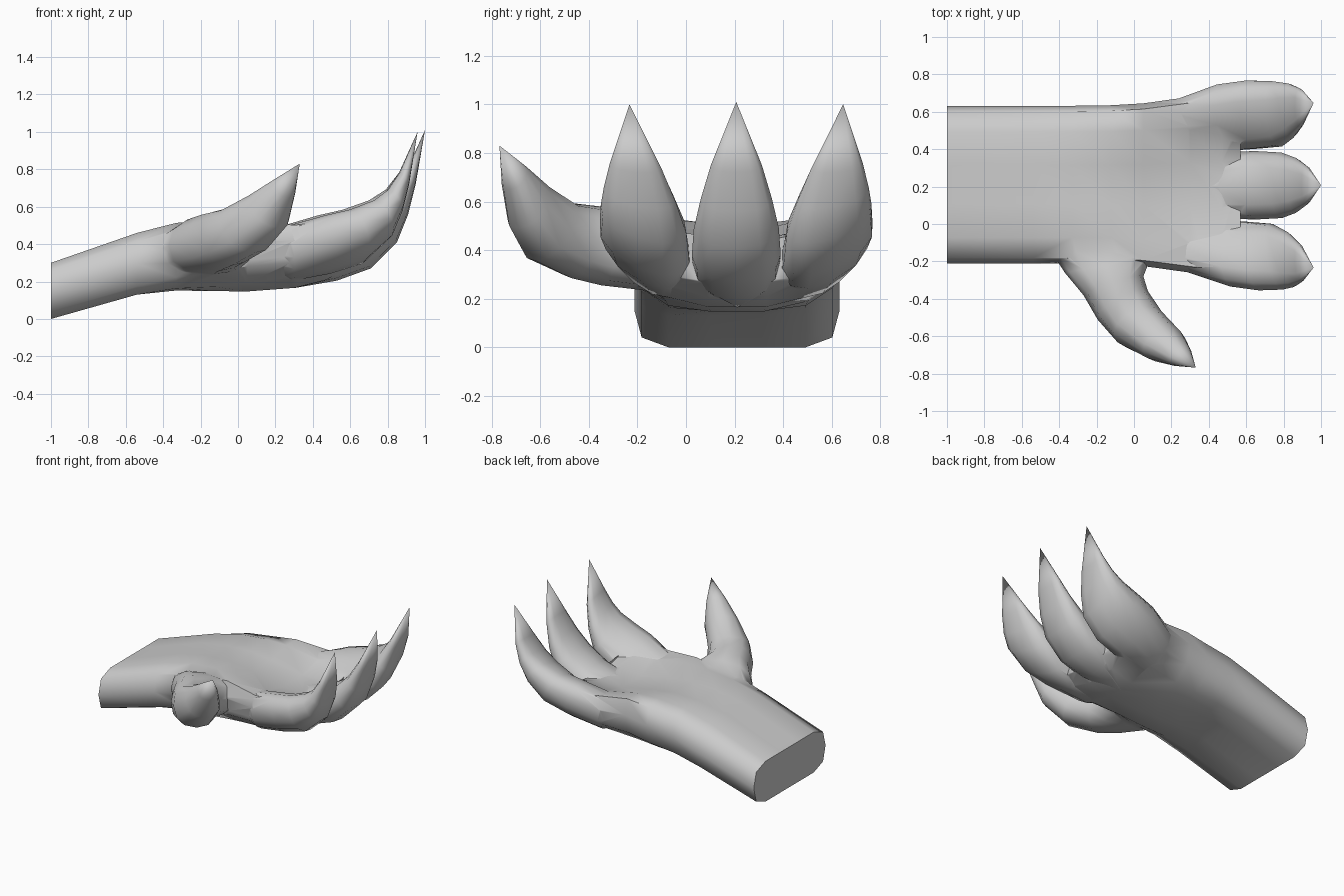
import bpy, bmesh, math
from mathutils import Vector

if "Cube" in bpy.data.objects:
    bpy.data.objects.remove(bpy.data.objects["Cube"])


def loft(name, rings, tip=None):
    bm = bmesh.new()
    vs = [[bm.verts.new(p) for p in r] for r in rings]
    n = len(vs[0])
    for a, b in zip(vs, vs[1:]):
        for i in range(n):
            j = (i + 1) % n
            bm.faces.new((a[i], a[j], b[j], b[i]))
    bm.faces.new(vs[0][::-1])
    if tip:
        t = bm.verts.new(tip)
        for i in range(n):
            bm.faces.new((vs[-1][i], vs[-1][(i + 1) % n], t))
    else:
        bm.faces.new(vs[-1])
    bmesh.ops.triangulate(bm, faces=[f for f in bm.faces if len(f.verts) > 4])
    bm.normal_update()
    if bm.calc_volume(signed=True) < 0:
        bmesh.ops.reverse_faces(bm, faces=bm.faces)
    me = bpy.data.meshes.new(name)
    bm.to_mesh(me)
    bm.free()
    ob = bpy.data.objects.new(name, me)
    bpy.context.collection.objects.link(ob)
    return ob


def oval(c, a, b, n=12):
    c, a, b = Vector(c), Vector(a), Vector(b)
    out = []
    for i in range(n):
        t = 2 * math.pi * (i + .03) / n
        u, v = math.cos(t), math.sin(t)
        out.append(c + a * math.copysign(abs(u) ** 0.85, u) + b * math.copysign(abs(v) ** 0.85, v))
    return out


# Forearm and cupped palm: x, half width, bottom z, top z, edge lift
profile = [(1, 0), (.93, .73), (.67, 1), (.25, 1), (-.25, 1), (-.67, 1), (-.93, .73),
           (-1, 0), (-.93, -.73), (-.67, -1), (-.25, -1), (.25, -1), (.67, -1), (.93, -.73)]
stations = [(-1, .422, 0, .30, 0), (-.54, .422, .13, .46, 0), (-.33, .422, .15, .50, .03),
            (-.12, .425, .145, .505, .06), (.05, .435, .14, .48, .11), (.3, .47, .158, .43, .125),
            (.47, .49, .20, .44, .13), (.57, .46, .255, .43, .11)]
rings = []
for x, w, lo, hi, lift in stations:
    mid, h = (lo + hi) / 2, (hi - lo) / 2
    rings.append([(x, .21 + w * u, mid + h * v + lift * u * u) for u, v in profile])
hand = loft("hand", rings)

# Fingers: outer point (x, z), inner point (x, z), half width, sideways spread
sections = [(.1, .22, .1, .36, .08, .29), (.3, .165, .24, .42, .14, .325),
            (.53, .205, .45, .45, .178, .362),
            (.71, .27, .59, .49, .183, .378), (.85, .41, .73, .57, .175, .382),
            (.91, .56, .82, .66, .147, .398), (.95, .72, .895, .78, .105, .415)]


def finger(name, side):
    rr = []
    out = abs(side)
    for k, (ox, oz, ix, iz, w, s) in enumerate(sections):
        roll = side * [.03, .06, .085, .085, .06, .03, .01][k]
        c = ((ox + ix) / 2 - .035 * out * k / 6, .207 + side * s,
             (oz + iz) / 2 + out * [.06, .055, .07, .06, .04, .02, 0][k])
        rr.append(oval(c, (-.4 * abs(roll), w, roll), ((ix - ox) / 2, -roll * .4, (iz - oz) / 2)))
    return loft(name, rr, (1 - .04 * out, .207 + side * .44, 1.01 - .01 * out))


parts = [finger("finger_" + str(i), i - 1) for i in range(3)]

# Thumb
thumb = [((-.16, -.06, .35), (.32, .03, 0), (0, 0, .13)),
         ((-.14, -.22, .395), (.23, .04, 0), (0, 0, .155)),
         ((-.11, -.33, .415), (.16, .05, 0), (0, .02, .16)),
         ((-.06, -.435, .435), (.135, .075, 0), (-.02, .04, .15)),
         ((.03, -.55, .475), (.12, .08, 0), (-.06, .07, .12)),
         ((.16, -.645, .58), (.09, .07, 0), (-.06, .05, .09)),
         ((.245, -.705, .7), (.05, .045, 0), (-.03, .025, .05))]
parts.append(loft("thumb", [oval(*s) for s in thumb], (.33, -.768, .83)))

# Fuse digits into the palm
for p in parts:
    m = hand.modifiers.new("fuse", 'BOOLEAN')
    m.operation = 'UNION'
    m.solver = 'EXACT'
    m.object = p
bpy.context.view_layer.update()
dg = bpy.context.evaluated_depsgraph_get()
me = bpy.data.meshes.new_from_object(hand.evaluated_get(dg))
hand.modifiers.clear()
hand.data = me
for p in parts:
    bpy.data.objects.remove(p)
bpy.context.view_layer.objects.active = hand
hand.select_set(True)
bpy.ops.object.shade_smooth_by_angle(angle=math.radians(64))
